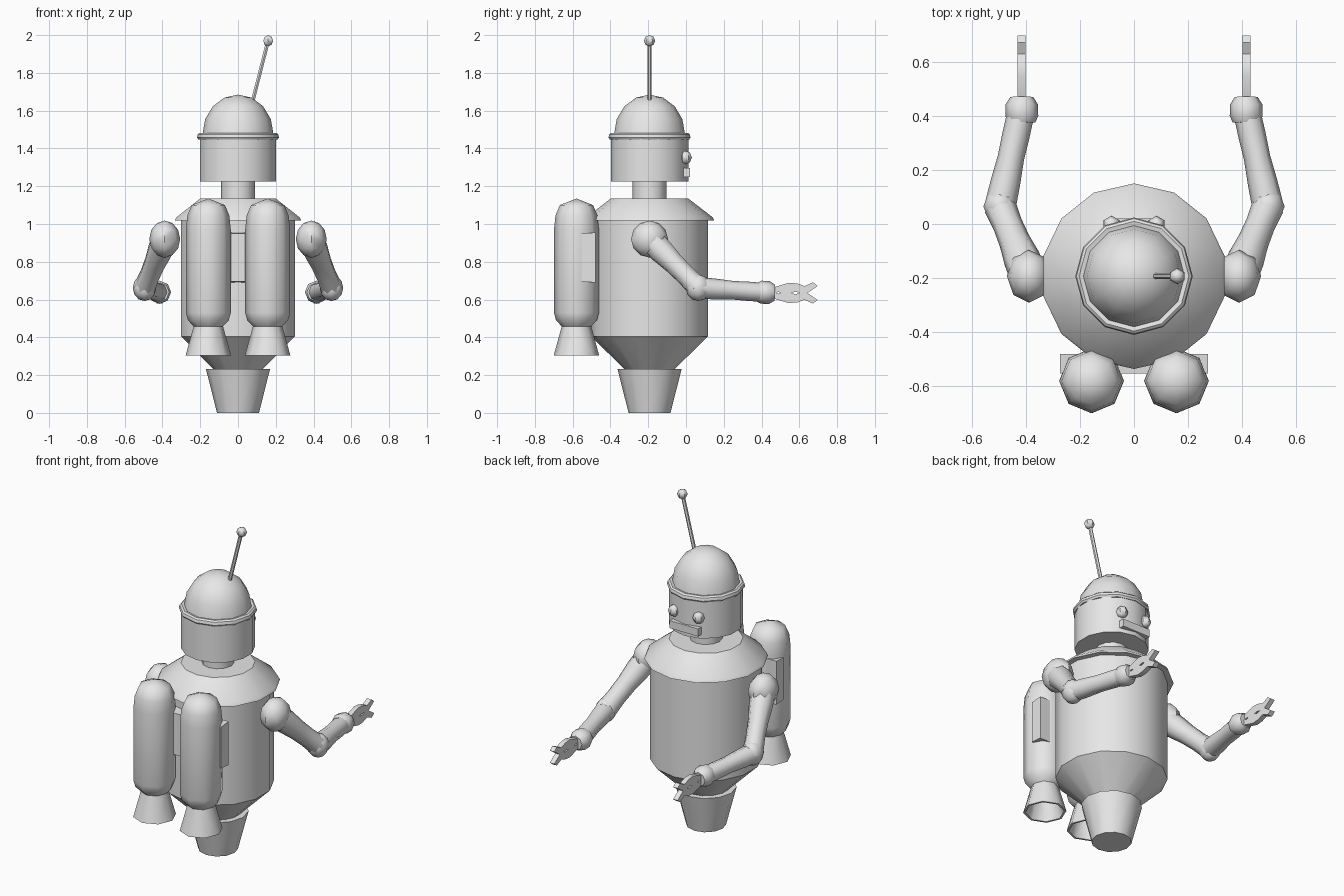
import bpy, bmesh, math
from mathutils import Vector

if "Cube" in bpy.data.objects:
    bpy.data.objects.remove(bpy.data.objects["Cube"])

grey = bpy.data.materials.new("light grey metal")
grey.diffuse_color = (0.8, 0.8, 0.8, 1)
grey.use_nodes = True
grey.node_tree.nodes["Principled BSDF"].inputs["Base Color"].default_value = grey.diffuse_color
CY = -0.193  # body axis


def finish(name, bm, angle=35, mirror=False):
    bmesh.ops.remove_doubles(bm, verts=bm.verts, dist=1e-5)
    bmesh.ops.recalc_face_normals(bm, faces=bm.faces)
    me = bpy.data.meshes.new(name)
    bm.to_mesh(me)
    bm.free()
    me.materials.append(grey)
    me.shade_smooth()
    me.set_sharp_from_angle(angle=math.radians(angle))
    ob = bpy.data.objects.new(name, me)
    bpy.context.collection.objects.link(ob)
    if mirror:
        ob.modifiers.new("mirror", 'MIRROR').use_mirror_merge = False
    return ob


def skin_rings(bm, rings):
    for a, b in zip(rings, rings[1:]):
        n = len(a)
        for i in range(n):
            j = (i + 1) % n
            q = []
            for v in (a[i], a[j], b[j], b[i]):
                if all((v.co - w.co).length > 1e-6 for w in q):
                    q.append(v)
            if len(q) > 2:
                bm.faces.new(q)


def lathe(name, profile, n, x=0, y=CY, **kw):
    """Spin an (r, z) profile; one vertex lies on the +y side."""
    bm = bmesh.new()
    rings = []
    for r, z in profile:
        rings.append([bm.verts.new((x + r * math.cos(math.pi / 2 + 2 * math.pi * i / n),
                                    y + r * math.sin(math.pi / 2 + 2 * math.pi * i / n), z))
                      for i in range(n)])
    skin_rings(bm, rings)
    return finish(name, bm, **kw)


def limb(name, path, n=8, **kw):
    """Tube through (x, y, z, radius) stations."""
    bm = bmesh.new()
    pts = [Vector(p[:3]) for p in path]
    rot = (pts[-1] - pts[0]).to_track_quat('Z', 'Y')
    rings = []
    for p, s in zip(pts, path):
        rings.append([bm.verts.new(p + rot @ Vector((s[3] * math.cos(2 * math.pi * i / n),
                                                     s[3] * math.sin(2 * math.pi * i / n), 0)))
                      for i in range(n)])
    skin_rings(bm, rings)
    bm.faces.new(rings[0])
    bm.faces.new(rings[-1])
    return finish(name, bm, **kw)


def ball(name, c, r, seg=8, rings=6, mirror=False):
    bm = bmesh.new()
    bmesh.ops.create_uvsphere(bm, u_segments=seg, v_segments=rings, radius=1)
    for v in bm.verts:
        v.co = Vector(c) + Vector([a * b for a, b in zip(v.co, r)])
    return finish(name, bm, 50, mirror)


def box(name, lo, hi):
    bm = bmesh.new()
    bmesh.ops.create_cube(bm, size=1)
    for v in bm.verts:
        v.co = [l + (h - l) * (c + 0.5) for l, h, c in zip(lo, hi, v.co)]
    return finish(name, bm)


# Torso, collar and foot
lathe("torso", [(0, 0.2), (0.1, 0.2), (0.31, 0.405), (0.31, 1.02), (0, 1.02)], 14)
lathe("collar", [(0, 1.018), (0.343, 1.018), (0.335, 1.035), (0.205, 1.135), (0, 1.135)], 14)
lathe("foot", [(0, 0), (0.111, 0), (0.17, 0.233), (0, 0.233)], 12)

# Neck, head, rim and dome
lathe("neck", [(0, 1.12), (0.09, 1.12), (0.09, 1.24), (0, 1.24)], 12)
lathe("head", [(0, 1.225), (0.205, 1.225), (0.205, 1.46), (0, 1.46)], 14)
lathe("head_rim", [(0.19, 1.447), (0.21, 1.447), (0.217, 1.458), (0.213, 1.475),
                   (0.203, 1.483), (0.18, 1.478)], 12)
dome = [(0.188 * math.cos(a), 1.475 + 0.21 * math.sin(a))
        for a in [math.pi / 8 * i for i in range(4)]]
lathe("dome", dome + [(0, 1.685)], 12)

# Face
ball("eyes", (0.083, -0.003, 1.352), (0.034, 0.034, 0.036), 6, 4, mirror=True)
box("mouth", (-0.095, -0.06, 1.25), (0.095, 0.021, 1.296))

# Antenna
limb("antenna_rod", [(0.07, CY, 1.62, 0.011), (0.158, CY, 1.965, 0.011)], 6, angle=50)
ball("antenna_tip", (0.16, CY, 1.97), (0.03, 0.03, 0.03), 6, 4)

# Rocket tanks, nozzles and bracket
lathe("rocket_tanks", [(0, 1.135), (0.088, 1.1), (0.111, 1.045), (0.119, 0.97), (0.119, 0.53),
                       (0.108, 0.49), (0.075, 0.455), (0, 0.455)],
      8, x=0.157, y=-0.58, angle=46, mirror=True)
lathe("nozzles", [(0.075, 0.47), (0.083, 0.44), (0.12, 0.305), (0.108, 0.305), (0.068, 0.44), (0, 0.44)],
      8, x=0.157, y=-0.58, angle=46, mirror=True)
bracket = box("rocket_bracket", (-0.273, -0.552, 0.69), (0.273, -0.48, 0.955))
for v in bracket.data.vertices:  # slightly tapered outer edge
    if v.co.y < -0.5:
        v.co.z += 0.006 if v.co.z < 0.8 else -0.006

# Arms
S, E, W = Vector((0.388, CY, 0.92)), Vector((0.495, 0.065, 0.662)), Vector((0.415, 0.425, 0.637))
ball("shoulders", S, (0.082, 0.098, 0.098), mirror=True)
ball("elbows", E, (0.062, 0.067, 0.07), mirror=True)


def stations(a, b, radii):
    m = len(radii) - 1
    return [(*a.lerp(b, i / m), r) for i, r in enumerate(radii)]


limb("upper_arms", stations(S, E, [0.07, 0.068, 0.058, 0.055, 0.06]), angle=50, mirror=True)
limb("forearms", stations(E, W, [0.058, 0.055, 0.049, 0.051, 0.05]), angle=50, mirror=True)
limb("wrists", [(0.415, 0.375, 0.639, 0.05), (0.415, 0.4, 0.639, 0.061),
                (0.415, 0.442, 0.637, 0.06), (0.415, 0.47, 0.636, 0.042)], angle=50, mirror=True)

# Gripper claws: one jaw outline in (y, z), reflected for the lower jaw
jaw = [(0.45, 0), (0.475, 0), (0.488, 0.005), (0.505, 0), (0.555, 0), (0.58, 0.006), (0.605, 0),
       (0.643, 0), (0.697, 0.037), (0.672, 0.056), (0.628, 0.036), (0.59, 0.05),
       (0.545, 0.054), (0.458, 0.028)]
bm = bmesh.new()
for s in (1, -1):
    f = bm.faces.new([bm.verts.new((0.401, y, 0.635 + s * z)) for y, z in jaw])
    ext = bmesh.ops.extrude_face_region(bm, geom=[f], use_keep_orig=True)
    for v in ext["geom"]:
        if isinstance(v, bmesh.types.BMVert):
            v.co.x += 0.03
finish("claws", bm, mirror=True)
